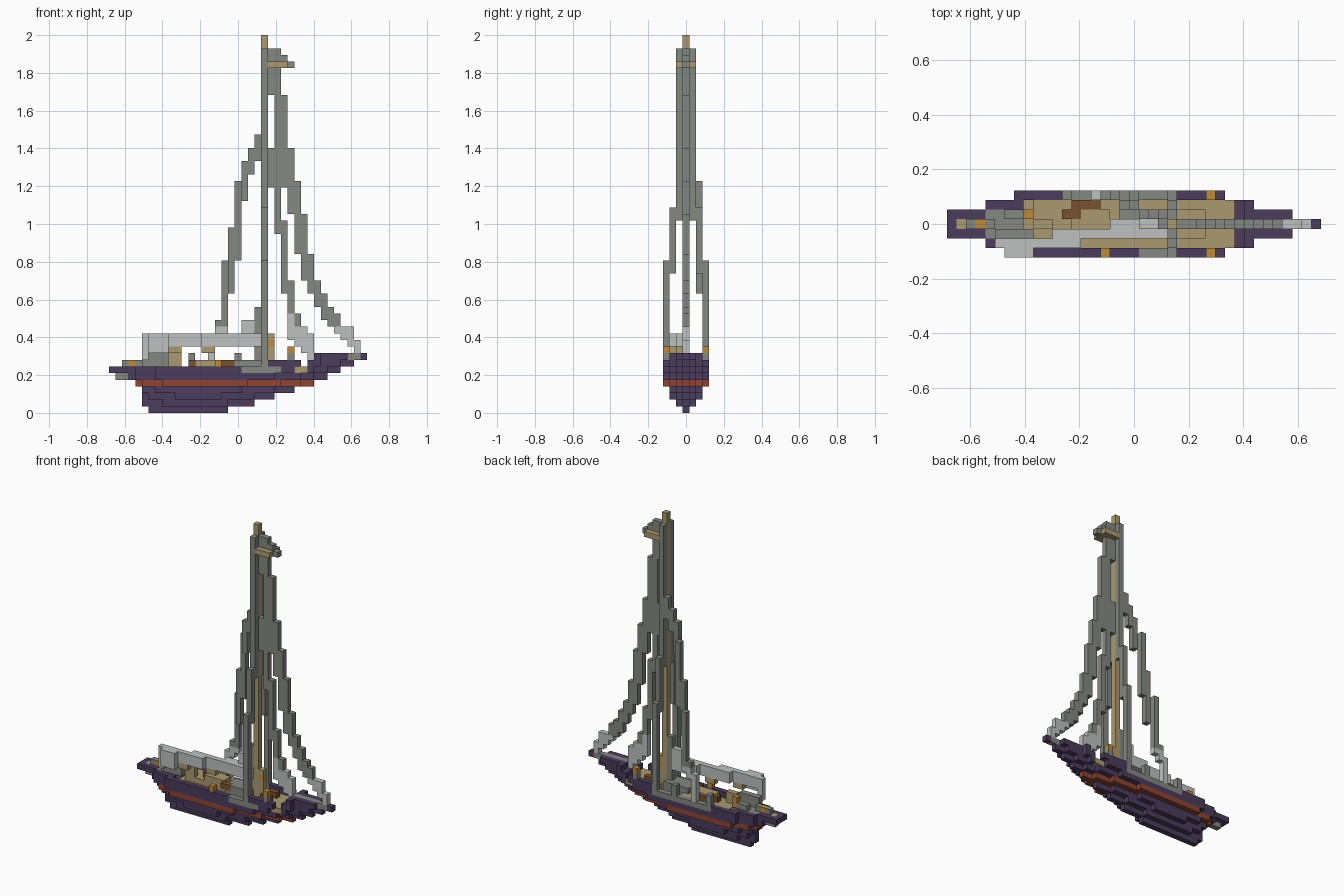
import bpy, bmesh
from mathutils import Vector

cube = bpy.data.objects.get("Cube")
if cube:
    bpy.data.objects.remove(cube, do_unlink=True)

UNIT = 2 / 57                       # edge of one building block
CENTRE = Vector((19.5, 3.5, 0))     # grid point above the world origin
MID = 3                             # centre line column


def linear(c):
    c /= 255
    return c / 12.92 if c <= 0.04045 else ((c + 0.055) / 1.055) ** 2.4


def material(name, *rgb):
    mat = bpy.data.materials.new(name)
    mat.use_nodes = True
    colour = (*[linear(c) for c in rgb], 1)
    mat.diffuse_color = colour
    mat.node_tree.nodes["Principled BSDF"].inputs["Base Color"].default_value = colour
    return mat


COLOURS = {
    "purple": material("hull purple", 75, 60, 92),
    "red": material("stripe red", 142, 68, 52),
    "grey": material("rigging grey", 132, 135, 129),
    "light": material("cover light grey", 190, 193, 192),
    "tan": material("deck tan", 171, 154, 112),
    "orange": material("fitting orange", 190, 138, 60),
    "brown": material("hatch brown", 122, 82, 48),
}
NAMES = list(COLOURS)
cells = {}                          # block position -> (part, colour)


def span(value):
    return value if isinstance(value, tuple) else (value, value)


def block(part, colour, along, across, up):
    """Fill a box of blocks; each extent is one index or a (first, last) pair."""
    (a, b), (c, d), (e, f) = span(along), span(across), span(up)
    for i in range(a, b + 1):
        for j in range(c, d + 1):
            for k in range(e, f + 1):
                cells[i, j, k] = (part, colour)


def pair(part, colour, along, offset, up):
    """The same blocks on both sides of the centre line."""
    for side in (-offset, offset):
        block(part, colour, along, MID + side, up)


# Hull: for each layer, the (stern, bow) reach at growing distance from the centre
LAYERS = [
    [(6, 17)],
    [(5, 21), (8, 17)],
    [(5, 24), (6, 21), (10, 16)],
    [(5, 27), (5, 24), (7, 19)],
    [(4, 30), (4, 28), (5, 25), (8, 20)],
    [(3, 32), (3, 30), (4, 28), (7, 24)],
    [(0, 34), (0, 32), (4, 30), (7, 27)],
    [(24, 36), (24, 34), (24, 31), (24, 28)],
    [(31, 38), (31, 35), (31, 31)],
]
for k, layer in enumerate(LAYERS):
    for offset, reach in enumerate(layer):
        stripe = k == 4
        pair("red_stripe" if stripe else "hull", "red" if stripe else "purple", reach, offset, k)


def sink(along, across, up):
    """Open the hull above a deck."""
    for key in [c for c in cells if along[0] <= c[0] <= along[1]
                and abs(c[1] - MID) <= across and c[2] == up]:
        del cells[key]


# Decks, set one block below the rim
sink((8, 23), 2, 6)
block("main_deck", "tan", (8, 23), (1, 5), 5)
sink((24, 29), 2, 7)
block("fore_deck", "tan", (24, 29), (1, 5), 6)
block("stern_deck", "tan", (1, 2), MID, 6)
block("stern_deck", "grey", (4, 7), (2, 4), 6)

# Cabin, hatches and deck fittings
block("cabin", "tan", (9, 18), (3, 5), 6)
block("cabin", "tan", (13, 16), (3, 4), 7)
block("cabin", "grey", (18, 22), (2, 4), (6, 7))
block("hatch", "brown", (13, 15), 5, 7)
block("hatch", "brown", (12, 13), 4, 7)
block("hatch", "brown", (17, 18), 2, 7)
pair("fore_hatch", "brown", (25, 26), 1, 7)
block("rudder", "grey", (1, 2), MID, 5)
block("stern_rail", "grey", (2, 4), MID, 7)
block("stern_lamp", "orange", 3, MID, 7)
block("cockpit_bench", "grey", (5, 8), 2, (7, 8))
block("cockpit_bench", "grey", (6, 7), 4, 7)
block("cockpit_bench", "tan", (9, 10), 3, (7, 8))
block("cockpit_lamp", "orange", 8, 4, (7, 8))
block("winch", "orange", 16, 0, 7)
block("side_rail", "grey", (12, 23), 6, 6)
block("side_rail", "grey", (20, 25), 0, 6)
for post in (12, 15, 19):
    block("rail_post", "grey", post, 6, (7, 8))
pair("bow_lamp_post", "grey", 27, 3, 8)
pair("bow_lamp", "orange", 27, 3, 9)
block("bow_rail", "grey", (30, 37), MID, 8)

# Boom under its cover, swung out to one side towards the stern
block("boom_cover", "light", (6, 8), 0, (9, 11))
block("boom_cover", "light", (5, 13), 1, (10, 11))
block("boom_cover", "light", (11, 17), 2, (10, 11))
block("boom_cover", "light", (17, 22), (2, 3), (10, 11))
block("boom_cover", "light", (20, 22), MID, (12, 13))
block("boom_end", "light", 5, 1, (8, 9))
block("boom_trim", "tan", (9, 10), 1, 9)
block("boom_trim", "tan", (14, 15), 2, 9)

# Mast with its side shrouds
block("mast", "tan", 23, MID, (6, 56))
block("mast_foot", "grey", 22, MID, (6, 15))
block("mast_foot", "tan", 24, MID, (7, 11))
block("mast_foot", "orange", 24, MID, 10)
pair("shroud", "grey", 23, 1, (29, 54))
pair("shroud", "grey", 23, 2, (21, 30))
pair("shroud", "grey", 23, 3, (7, 22))
block("masthead", "grey", (24, 25), MID, (52, 54))
block("masthead", "grey", 26, MID, (52, 53))
block("masthead", "grey", 27, MID, 52)
block("spreader", "tan", (24, 26), (2, 4), 52)


def stay(part, first, spans, column):
    """A stepped stay: one upright run per block along the hull."""
    for i, run in enumerate(spans, first):
        for k in range(run[0], run[1] + 1):
            block(part, "light" if k < 13 else "grey", i, column(i), k)


def backstay_column(i):
    return 6 if i < 18 else 5 if i < 20 else 4


stay("backstay", 15, [(7, 11), (11, 13), (12, 22), (18, 27), (23, 34),
                      (32, 37), (36, 39), (38, 41)], backstay_column)
stay("forestay", 24, [(48, 51), (39, 51), (34, 47), (30, 39), (24, 34), (20, 29), (18, 23),
                      (16, 19), (14, 17), (13, 15), (12, 14), (11, 12), (10, 12), (9, 10)],
     lambda i: MID)
stay("inner_stay", 24, [(34, 39), (27, 39), (18, 28), (14, 19), (10, 14), (9, 12), (7, 11)],
     lambda i: MID)
block("inner_stay", "light", 27, MID, (11, 14))

# Turn each part into a mesh made only of its exposed block faces
STEPS = [Vector(s) for s in ((1, 0, 0), (-1, 0, 0), (0, 1, 0), (0, -1, 0), (0, 0, 1), (0, 0, -1))]
half = Vector((0.5, 0.5, 0.5))


def build(part):
    bm = bmesh.new()
    for key, (owner, colour) in cells.items():
        if owner != part:
            continue
        middle = Vector(key) + half
        for n in STEPS:
            if tuple(int(v) for v in Vector(key) + n) in cells:
                continue
            u = Vector((n.y, n.z, n.x))
            w = n.cross(u)
            corners = [middle + (n + u * a + w * b) / 2
                       for a, b in ((-1, -1), (1, -1), (1, 1), (-1, 1))]
            face = bm.faces.new([bm.verts.new((c - CENTRE) * UNIT) for c in corners])
            face.material_index = NAMES.index(colour)
    bmesh.ops.remove_doubles(bm, verts=bm.verts, dist=UNIT / 100)
    mesh = bpy.data.meshes.new(part)
    bm.to_mesh(mesh)
    bm.free()
    for mat in COLOURS.values():
        mesh.materials.append(mat)
    bpy.context.collection.objects.link(bpy.data.objects.new(part, mesh))


for part in sorted({owner for owner, _ in cells.values()}):
    build(part)
